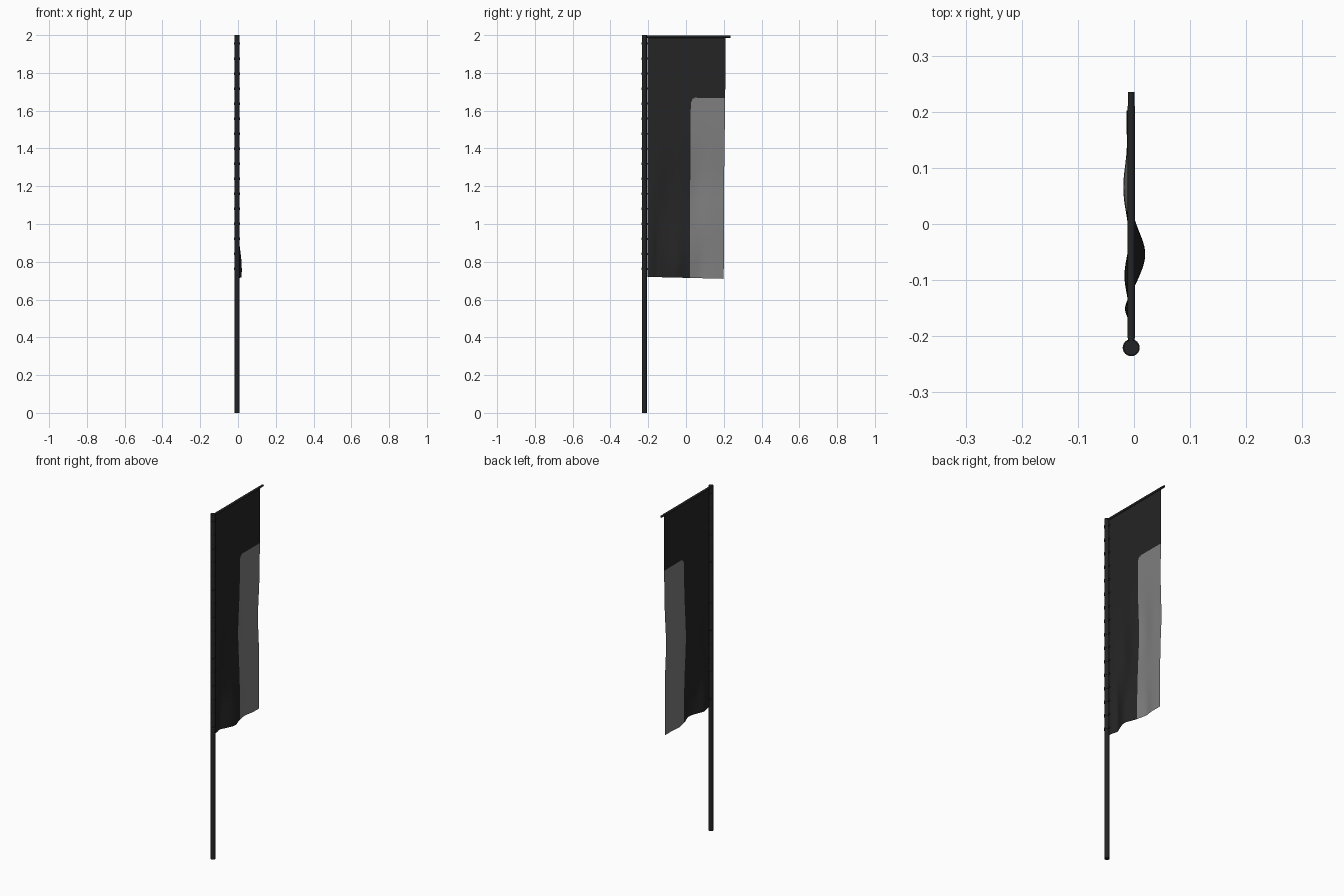
import bpy, bmesh, math

cube = bpy.data.objects.get("Cube")
if cube:
    bpy.data.objects.remove(cube, do_unlink=True)


def material(name, r, g, b):
    m = bpy.data.materials.new(name)
    m.use_nodes = True
    m.diffuse_color = (r, g, b, 1)
    bsdf = next(n for n in m.node_tree.nodes if n.type == 'BSDF_PRINCIPLED')
    bsdf.inputs["Base Color"].default_value = (r, g, b, 1)
    return m


POLE_MAT = material("dark pole", 0.016, 0.017, 0.018)
CLOTH_MAT = material("black cloth", 0.018, 0.018, 0.018)
PANEL_MAT = material("grey cloth", 0.21, 0.21, 0.21)

CX, POLE_Y = -0.005, -0.2205
INNER, OUTER = -0.203, 0.21
TOP, BOTTOM = 1.992, 0.72
PANEL_Y, PANEL_TOP, CORNER = 0.027, 1.67, 0.03


def finish(obj, name, mat):
    obj.name = name
    obj.data.materials.append(mat)
    return obj


def cylinder(name, radius, length, loc, mat, along_y=False, sides=24):
    bpy.ops.mesh.primitive_cylinder_add(
        vertices=sides, radius=radius, depth=length, location=loc,
        rotation=(math.pi / 2 if along_y else 0, 0, 0))
    bpy.ops.object.shade_smooth_by_angle()
    return finish(bpy.context.object, name, mat)


def box(name, size, loc, mat):
    bpy.ops.mesh.primitive_cube_add(size=1, location=loc)
    obj = bpy.context.object
    obj.scale = size
    return finish(obj, name, mat)


# Upright pole and top crossbar
cylinder("pole", 0.0135, 2.0, (CX, POLE_Y, 1.0), POLE_MAT)
cylinder("crossbar", 0.006, 0.235 - POLE_Y, (CX, (0.235 + POLE_Y) / 2, TOP),
         POLE_MAT, True, 16)
# Cloth sleeve wrapped around the crossbar
cylinder("top_sleeve", 0.0066, OUTER - INNER, (CX, (OUTER + INNER) / 2, TOP),
         CLOTH_MAT, True, 16)

# Rings and tabs holding the cloth to the pole
RINGS = 16
for i in range(RINGS):
    z = 1.955 - i * 0.0795
    cylinder(f"ring_{i + 1}", 0.0152, 0.012, (CX, POLE_Y, z), POLE_MAT)
    box(f"ring_tab_{i + 1}", (0.005, 0.012, 0.01), (CX, -0.203, z), POLE_MAT)

# Billows: depth, centre y, centre z, spread y, spread z
BILLOWS = [
    (0.025, -0.05, 0.76, 0.055, 0.17),
    (-0.012, -0.15, 0.80, 0.03, 0.20),
    (-0.014, 0.07, 1.22, 0.07, 0.18),
    (-0.012, -0.09, 1.15, 0.05, 0.16),
    (-0.008, 0.20, 1.25, 0.06, 0.15),
    (-0.008, 0.09, 0.75, 0.04, 0.15),
]


def billow(y, z):
    pinned = min(1, (y - INNER) / 0.05)
    return pinned * sum(
        d * math.exp(-((y - cy) / sy) ** 2 - ((z - cz) / sz) ** 2)
        for d, cy, cz, sy, sz in BILLOWS)


def in_panel(y, z):
    if y < PANEL_Y or z > PANEL_TOP:
        return False
    dy, dz = PANEL_Y + CORNER - y, z - PANEL_TOP + CORNER
    return dy < 0 or dz < 0 or math.hypot(dy, dz) < CORNER


def steps(a, b, n):
    return [a + (b - a) * i / n for i in range(n)]


# Hanging cloth, with grid lines on the panel borders
ys = steps(INNER, PANEL_Y, 40) + steps(PANEL_Y, OUTER, 36) + [OUTER]
zs = steps(BOTTOM, PANEL_TOP, 190) + steps(PANEL_TOP, TOP, 40) + [TOP]
bm = bmesh.new()
grid = []
for z in zs:
    drop = (TOP - z) / (TOP - BOTTOM)
    row = []
    for y in ys:
        t = (y - INNER) / (OUTER - INNER)
        sway = -0.012 * t * drop + 0.002 * t * drop * math.sin(drop * 9)
        row.append(bm.verts.new((CX + billow(y, z), y + sway,
                                 z - 0.01 * t * drop)))
    grid.append(row)
for j in range(len(zs) - 1):
    for i in range(len(ys) - 1):
        f = bm.faces.new((grid[j][i], grid[j][i + 1],
                          grid[j + 1][i + 1], grid[j + 1][i]))
        f.smooth = True
        mid_y, mid_z = (ys[i] + ys[i + 1]) / 2, (zs[j] + zs[j + 1]) / 2
        f.material_index = int(in_panel(mid_y, mid_z))
mesh = bpy.data.meshes.new("cloth")
bm.to_mesh(mesh)
bm.free()
cloth = bpy.data.objects.new("cloth", mesh)
bpy.context.collection.objects.link(cloth)
mesh.materials.append(CLOTH_MAT)
mesh.materials.append(PANEL_MAT)
